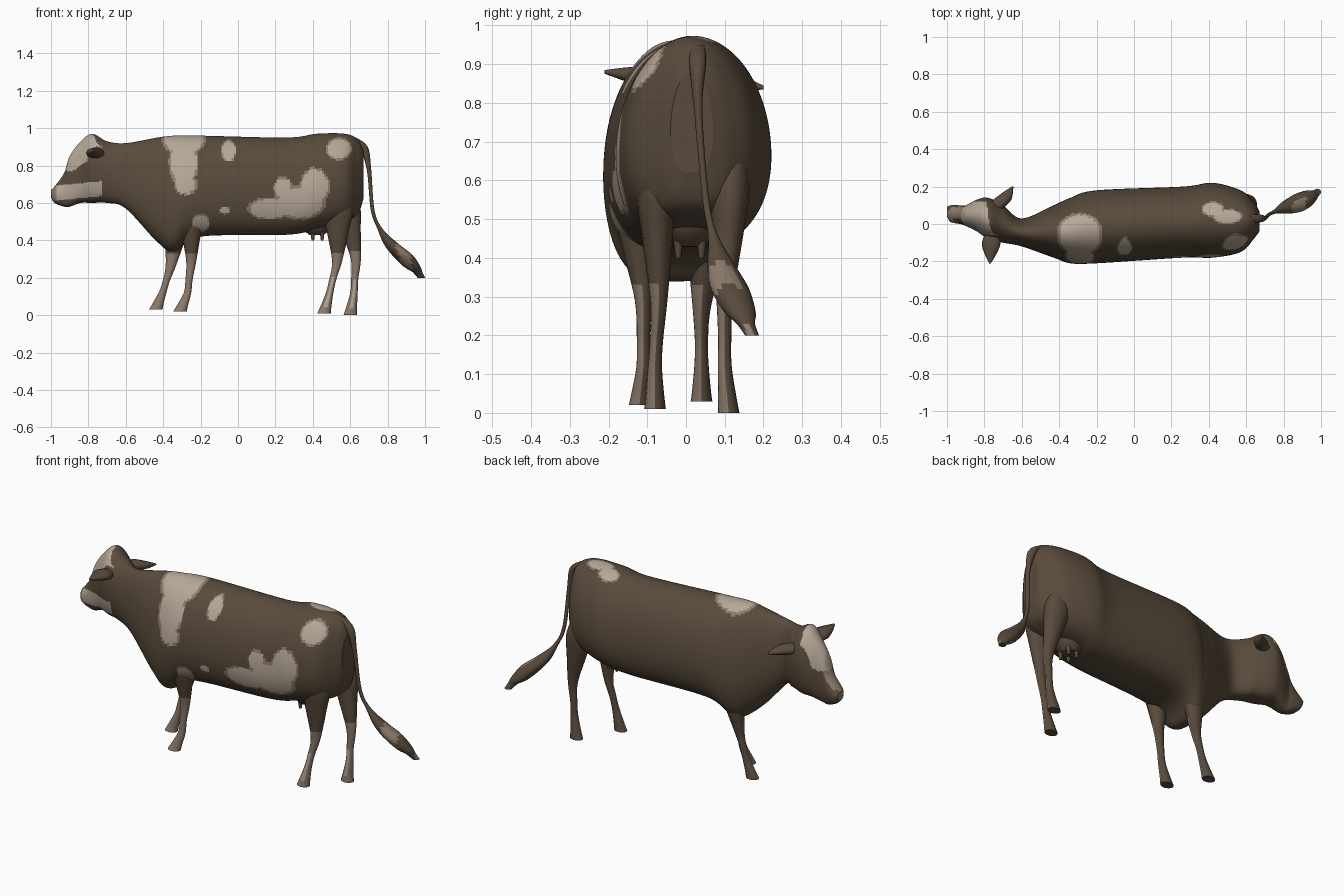
import bpy, bmesh, math
from mathutils import Vector

if "Cube" in bpy.data.objects:
    bpy.data.objects.remove(bpy.data.objects["Cube"], do_unlink=True)


def material(name, red, green, blue):
    mat = bpy.data.materials.new(name)
    mat.use_nodes = True
    mat.diffuse_color = (red, green, blue, 1)
    mat.node_tree.nodes["Principled BSDF"].inputs["Base Color"].default_value = mat.diffuse_color
    return mat


BROWN, TAN, CREAM = range(3)
MATERIALS = [material("brown hide", .1, .07, .045),
             material("tan hide", .27, .2, .15),
             material("cream hide", .47, .39, .31)]


def smooth_path(stations, spacing):
    """Pass a smooth curve through the stations."""
    points = [Vector(station) for station in stations]
    path = []
    for index in range(len(points) - 1):
        start, end = points[index], points[index + 1]
        before = points[max(index - 1, 0)]
        after = points[min(index + 2, len(points) - 1)]
        leave, arrive = (end - before) / 2, (after - start) / 2
        steps = max(2, math.ceil((end - start).length / spacing))
        for step in range(steps):
            t = step / steps
            ease = t * t * (3 - 2 * t)
            path.append(start.lerp(end, ease) + leave * t * (1 - t) ** 2
                        - arrive * t * t * (1 - t))
    return path + [points[-1]]


def loft(name, stations, axis, rule, sides=16, spacing=.025, lower=1):
    """Skin rings (x, y, z, first radius, upper radius, lower radius) lying across an axis."""
    across, up = {"x": (1, 2), "y": (0, 2), "z": (0, 1)}[axis]
    bm = bmesh.new()
    rings = []
    for station in smooth_path(stations, spacing):
        ring = []
        for side in range(sides):
            angle = math.tau * side / sides
            cosine, sine = math.cos(angle), math.sin(angle)
            below = sine < 0
            place = list(station[:3])
            place[across] += station[3] * math.copysign(abs(cosine) ** (lower if below else 1), cosine)
            place[up] += station[-1 if below else 4] * sine
            ring.append(bm.verts.new(place))
        rings.append(ring)
    for ring, following in zip(rings, rings[1:]):
        for side in range(sides):
            last = side - 1
            bm.faces.new((ring[last], ring[side], following[side], following[last]))
    caps = [bm.faces.new(rings[0]), bm.faces.new(rings[-1])]
    bmesh.ops.recalc_face_normals(bm, faces=bm.faces)
    for face in bm.faces:
        face.smooth = face not in caps
        face.material_index = rule(face.calc_center_median(), face.normal)
    mesh = bpy.data.meshes.new(name)
    bm.to_mesh(mesh)
    bm.free()
    for mat in MATERIALS:
        mesh.materials.append(mat)
    bpy.context.collection.objects.link(bpy.data.objects.new(name, mesh))


# Coat patches: ellipses on the right flank (x, z) and along the back (x, y)
FLANK = [(-.29, .82, .08, .14), (-.28, .7, .06, .06), (-.29, .95, .12, .1), (-.05, .88, .04, .06),
         (.41, .69, .08, .1), (.24, .68, .05, .06), (.17, .57, .12, .06),
         (.33, .6, .14, .09), (.54, .89, .07, .06), (-.2, .49, .05, .05),
         (-.07, .56, .03, .02)]
BACK = [(-.29, -.04, .12, .1), (.42, .08, .06, .04), (.5, .04, .08, .04)]


def nearest(patches, along, over):
    return min(math.hypot((along - x) / width, (over - y) / height)
               for x, y, width, height in patches)


def head_coat(place, normal):
    # Blaze over the forehead, a faded strip to the nose, a pale right side of the muzzle
    forward = normal.x < .1 and place.x < -.72
    blaze = forward and place.z > .77 and normal.z > .1 and -.06 < place.y < .12
    strip = forward and place.z > .68 and abs(place.y - .06) < .03
    band = abs(place.z - .75 - place.x / 10) < .04
    muzzle = band and place.y < .06 and -.97 < place.x < -.73
    lip = band and place.x < -.96 and place.y < .07
    return CREAM if blaze or muzzle else TAN if strip or lip else BROWN


def body_coat(place, normal):
    if place.x < -.69:
        return head_coat(place, normal)
    distance = math.inf
    if place.y < -.04:
        distance = nearest(FLANK, place.x, place.z)
    if place.z > .85:
        distance = min(distance, nearest(BACK, place.x, place.y))
    return CREAM if distance < .87 else TAN if distance < 1 else BROWN


def leg_coat(place, normal):
    # The right faces of the shanks are pale
    if place.z > .34 or normal.y > -.1:
        return BROWN
    return CREAM if place.x > 0 and .04 < place.z < .2 and normal.y < -.9 else TAN


def tail_coat(place, normal):
    striped = math.sin(place.x * 55 + place.z * 9) > -.2
    return TAN if striped and place.x > .8 and normal.y < .4 else BROWN


def plain_coat(place, normal):
    return BROWN


# Head, neck and trunk in one skin: x, right edge, left edge, underside, topline
SECTIONS = [(-1, .04, .09, .63, .67), (-.98, .01, .1, .6, .69), (-.93, 0, .1, .58, .76),
            (-.9, -.01, .1, .58, .85), (-.84, -.04, .13, .6, .93), (-.78, -.08, .14, .6, .97),
            (-.7, -.1, .1, .6, .93), (-.6, -.12, .03, .57, .92), (-.43, -.18, .1, .39, .95),
            (-.34, -.21, .14, .34, .96), (-.2, -.21, .18, .42, .96), (.26, -.18, .2, .43, .95),
            (.42, -.18, .22, .46, .97), (.57, -.15, .18, .5, .97), (.64, -.08, .12, .54, .94),
            (.67, -.04, .07, .62, .88)]


def trunk_ring(x, right, left, low, high):
    """The head is widest halfway up, the trunk lower down."""
    widest = low + (high - low) * (.5 if x < -.65 else .4)
    return x, (right + left) / 2, widest, (left - right) / 2, high - widest, widest - low


loft("body", [trunk_ring(*section) for section in SECTIONS],
     "x", body_coat, sides=110, spacing=.01, lower=.6)


def leg(name, top, knee, fetlock, hoof, thigh):
    """Taper from a thick thigh to a thin shank, then flare into the hoof."""
    top, knee, fetlock, hoof = map(Vector, (top, knee, fetlock, hoof))
    shape = [(top, thigh * .5, .03), (top.lerp(knee, .3), thigh * .8, .05),
             (top.lerp(knee, .6), thigh * .6, .04),
             (knee, .027, .022), (knee.lerp(fetlock, .6), .019, .017),
             (fetlock, .02, .018), (fetlock.lerp(hoof, .7), .03, .024), (hoof, .036, .028)]
    loft(name, [(*place, length, width) for place, length, width in shape], "z", leg_coat)


leg("front_right_leg", (-.25, -.14, .6), (-.25, -.11, .29), (-.27, -.11, .12), (-.31, -.12, .02), .08)
leg("front_left_leg", (-.31, .06, .55), (-.36, .04, .26), (-.4, .04, .13), (-.44, .04, .03), .08)
leg("hind_right_leg", (.54, -.08, .7), (.53, -.07, .29), (.49, -.08, .12), (.46, -.08, .01), .1)
leg("hind_left_leg", (.56, .12, .7), (.63, .1, .3), (.62, .1, .12), (.6, .11, 0), .09)

# Tail hanging from the rump, drifting left and swelling into a tuft: x, z, radius
TAIL = [(.61, .95, .02), (.67, .9, .024), (.7, .78, .012), (.72, .56, .01), (.76, .46, .014),
        (.82, .38, .04), (.88, .32, .055), (.93, .26, .045), (.96, .23, .026), (.98, .2, .02)]
loft("tail", [(x, .03 + (.95 - z) ** 3 / 3, z, radius, radius * .9) for x, z, radius in TAIL],
     "z", tail_coat)


def ear(name, base, tip):
    base, tip = Vector(base), Vector(tip)
    shape = [(0, .03, .02), (.35, .05, .028), (.65, .036, .02), (1, .005, .005)]
    loft(name, [(*base.lerp(tip, along), width, depth) for along, width, depth in shape],
         "y", plain_coat, sides=10)


ear("right_ear", (-.76, -.04, .86), (-.77, -.21, .88))
ear("left_ear", (-.75, .07, .86), (-.65, .2, .84))

# Udder with four teats
loft("udder", [(.42, .01, .54, .1, .08), (.42, .01, .47, .08, .07), (.42, .01, .43, .04, .04)],
     "z", plain_coat)
for side, y in (("right", -.02), ("left", .04)):
    for end, x in (("front", .4), ("rear", .45)):
        loft(f"{end}_{side}_teat", [(x, y, .46, .015, .015), (x, y, .4, .007, .007)],
             "z", plain_coat, sides=8)
